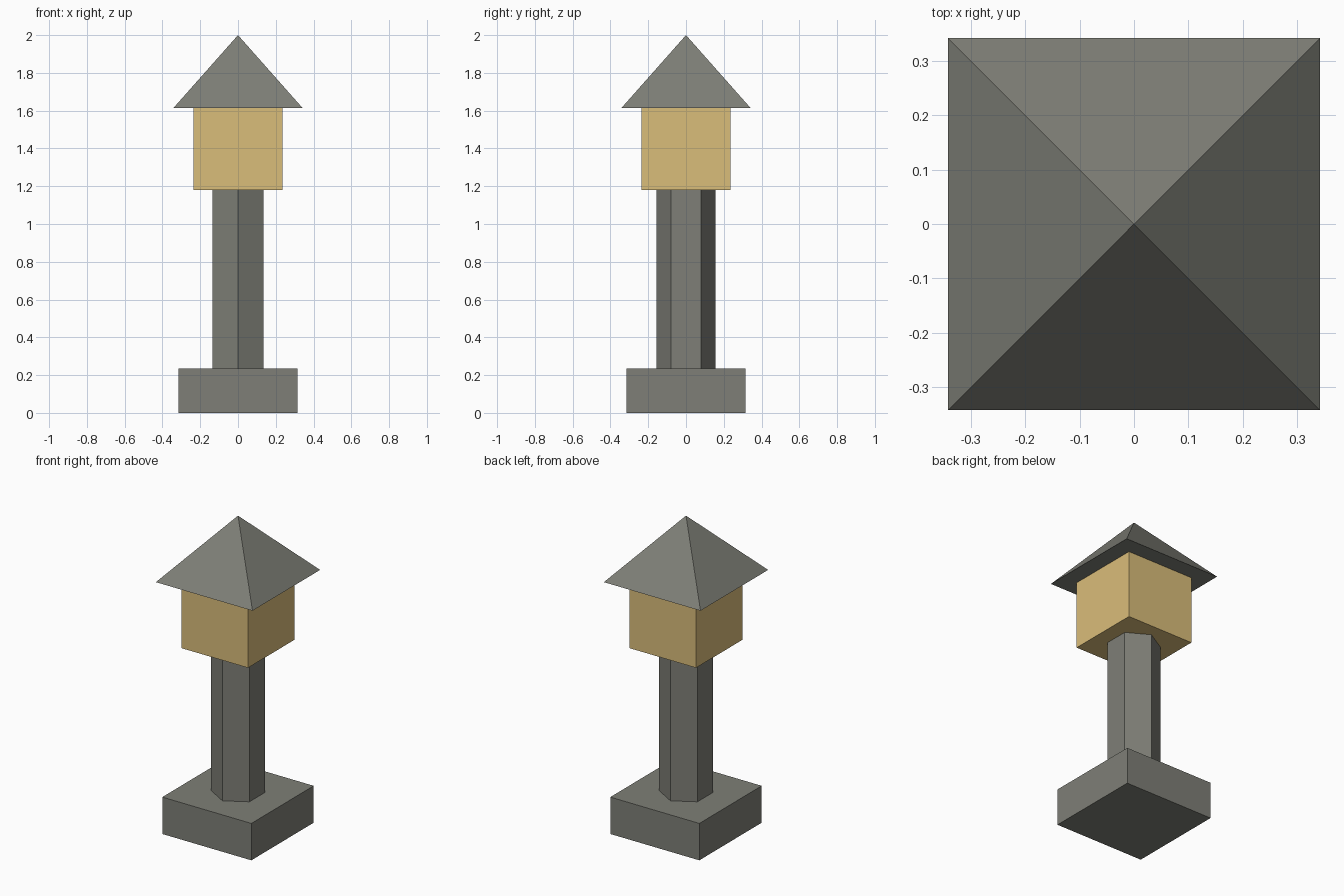
import bpy
from math import pi, sqrt

cube = bpy.data.objects.get("Cube")
if cube:
    bpy.data.objects.remove(cube, do_unlink=True)


def make_material(name, colour):
    mat = bpy.data.materials.new(name)
    mat.use_nodes = True
    mat.diffuse_color = colour
    mat.node_tree.nodes["Principled BSDF"].inputs["Base Color"].default_value = colour
    return mat


def make_prism(name, sides, r_bottom, r_top, z_low, z_high, mat, turn=0.0):
    """Flat-sided upright prism or pyramid between two heights."""
    bpy.ops.mesh.primitive_cone_add(
        vertices=sides, radius1=r_bottom, radius2=r_top, depth=z_high - z_low,
        location=(0, 0, (z_low + z_high) / 2), rotation=(0, 0, turn))
    obj = bpy.context.object
    obj.name = name
    bpy.ops.object.transform_apply(location=False, rotation=True, scale=False)
    obj.data.materials.append(mat)
    return obj


def make_square(name, half, half_top, z_low, z_high, mat):
    return make_prism(name, 4, half * sqrt(2), half_top * sqrt(2),
                      z_low, z_high, mat, pi / 4)


stone = make_material("grey stone", (0.209, 0.212, 0.184, 1))
glow = make_material("warm lantern gold", (0.70, 0.51, 0.195, 1))

# Square plinth, hexagonal post, lantern box and overhanging pyramid roof
make_square("base", 0.315, 0.315, 0, 0.236, stone)
make_prism("post", 6, 0.157, 0.157, 0.236, 1.18, stone)
make_square("lantern_box", 0.236, 0.236, 1.18, 1.614, glow)
make_square("roof", 0.342, 0, 1.614, 2.0, stone)
